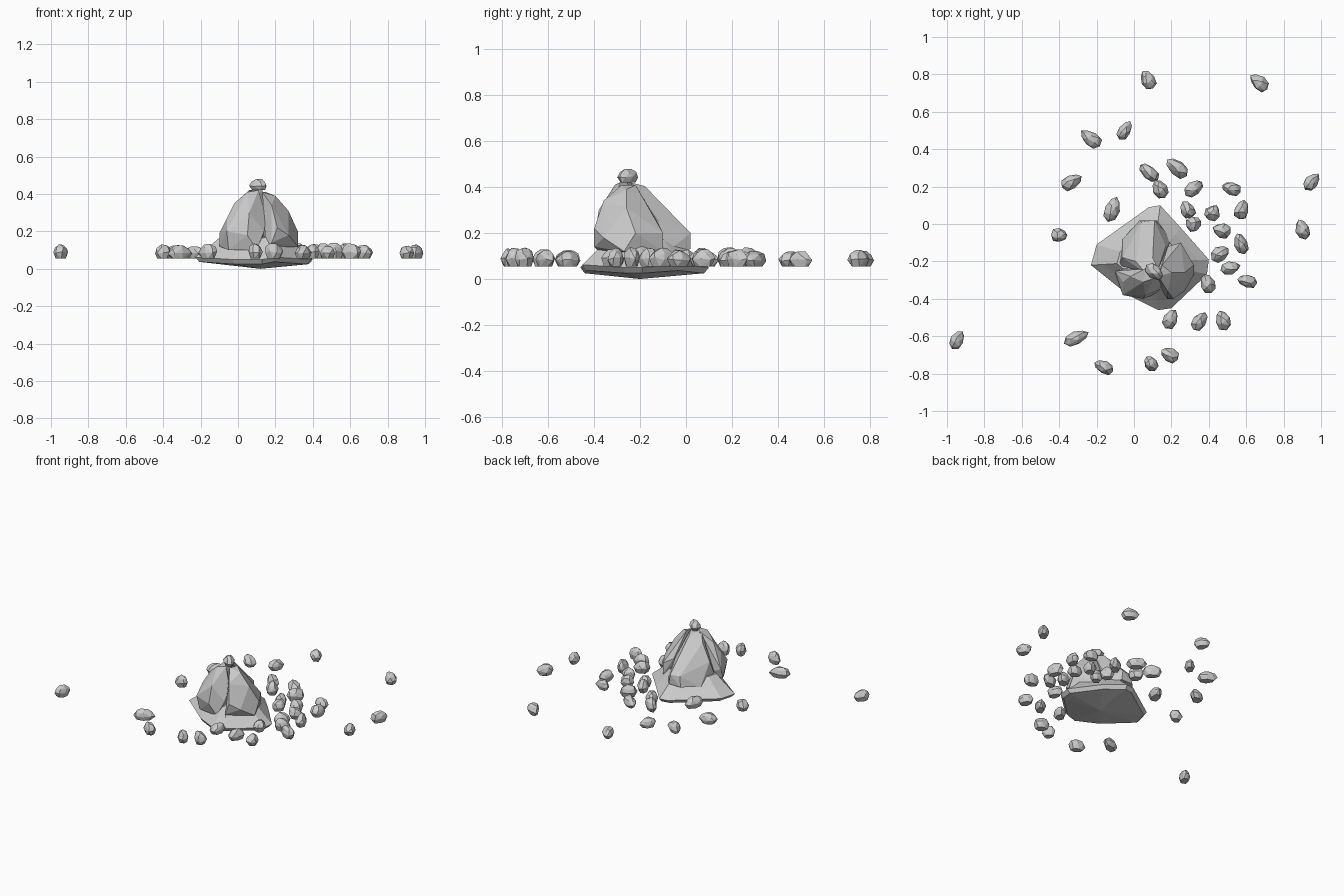
import bpy, bmesh, math, random
from mathutils import Vector, Matrix

if "Cube" in bpy.data.objects:
    bpy.data.objects.remove(bpy.data.objects["Cube"])

random.seed(7)


def finish(bm, name):
    bmesh.ops.recalc_face_normals(bm, faces=bm.faces[:])
    me = bpy.data.meshes.new(name)
    bm.to_mesh(me)
    bm.free()
    ob = bpy.data.objects.new(name, me)
    bpy.context.collection.objects.link(ob)
    return ob


def hull(name, pts):
    """Faceted rock: convex hull of a few corner points."""
    bm = bmesh.new()
    vs = [bm.verts.new(p) for p in pts]
    res = bmesh.ops.convex_hull(bm, input=vs)
    junk = {g for k in ("geom_interior", "geom_unused") for g in res[k]
            if isinstance(g, bmesh.types.BMVert)}
    bmesh.ops.delete(bm, geom=list(junk), context='VERTS')
    bmesh.ops.dissolve_limit(bm, angle_limit=math.radians(6), verts=bm.verts[:], edges=bm.edges[:])
    return finish(bm, name)


def pebble(name, x, y, angle, length, z=0.055, height=None):
    """Small egg-shaped stone with a flat underside, lying along angle."""
    h = height or random.uniform(0.065, 0.085)
    a, b = length / 2, random.uniform(0.034, 0.042)
    turn = Matrix.Rotation(math.radians(angle), 3, 'Z')
    pts = []
    for n, scale, level in ((6, 0.72, 0), (8, 1.0, 0.42), (6, 0.8, 0.75), (3, 0.4, 1)):
        start = random.uniform(0, 1) if n != 8 else 0
        for i in range(n):
            t = start + math.tau * i / n
            r = scale * random.uniform(0.92, 1.06)
            taper = 1 - 0.22 * math.cos(t)
            dz = random.uniform(-0.08, 0.08) * h if level else 0
            p = turn @ Vector((a * r * math.cos(t), b * r * taper * math.sin(t), 0))
            pts.append((x + p.x, y + p.y, z + min(h, level * h + dz)))
    hull(name, pts)


# base slab: lofted rings from underside to the foot of the boulders
outline = [(-.23, -.22), (-.03, -.38), (.13, -.46), (.20, -.45), (.39, -.27),
           (.40, -.19), (.25, -.02), (.14, .10), (.08, .09), (-.20, -.11)]
centre = Vector((.10, -.20))
bm = bmesh.new()
rings = []
for scale, z in ((0.93, .025), (1, .05), (0.80, .10), (0.58, .16)):
    ring = []
    for i, c in enumerate(outline):
        p = centre + (Vector(c) - centre) * scale
        ring.append(bm.verts.new((p.x, p.y, z + (.012 if i % 3 == 0 else 0))))
    rings.append(ring)
n = len(outline)
for lo, hi in zip(rings, rings[1:]):
    for i in range(n):
        bm.faces.new((lo[i], lo[(i + 1) % n], hi[(i + 1) % n], hi[i]))
bm.faces.new(rings[-1])
keel = bm.verts.new((.12, -.20, 0))
for i in range(n):
    bm.faces.new((rings[0][(i + 1) % n], rings[0][i], keel))
finish(bm, "base_slab")

# three boulders leaning together
hull("back_boulder", [
    (.06, -.26, .42), (.13, -.24, .42), (.10, -.18, .405), (.03, .02, .13), (.12, .02, .13),
    (.11, .02, .20), (.04, .01, .20), (-.06, -.08, .12), (-.08, -.22, .14), (-.06, -.18, .26),
    (.20, -.08, .12), (.17, -.12, .25), (.01, -.2, .37)])
hull("front_left_boulder", [
    (.05, -.31, .41), (.11, -.29, .42), (.06, -.24, .42), (-.10, -.25, .19), (-.10, -.27, .12),
    (-.02, -.28, .35), (-.06, -.31, .27), (-.06, -.38, .20), (.05, -.40, .18), (.06, -.38, .30),
    (.14, -.35, .20), (.15, -.31, .28), (-.05, -.36, .10), (.10, -.38, .10), (.12, -.20, .10)])
hull("right_boulder", [
    (.13, -.28, .41), (.20, -.26, .39), (.15, -.22, .41), (.27, -.26, .31), (.32, -.22, .20),
    (.32, -.27, .12), (.21, -.40, .22), (.18, -.40, .14), (.27, -.36, .18), (.18, -.36, .34),
    (.25, -.10, .20), (.25, -.10, .12), (.18, -.12, .24), (.15, -.20, .10), (.15, -.36, .10)])

# capping stone
pebble("cap_stone", .11, -.255, -40, .115, .42, .06)

# scattered pebbles: x, y, direction, length
scatter = [
    (.075, .77, 120, .11), (.67, .755, 140, .12), (-.23, .455, 140, .13), (-.05, .50, 60, .11),
    (-.335, .225, 30, .12), (-.115, .08, 70, .14), (-.40, -.06, 0, .09), (.08, .275, 140, .13),
    (.23, .30, 140, .14), (.14, .185, 120, .11), (.32, .19, 40, .12), (.52, .19, 160, .11),
    (.285, .075, 120, .10), (.42, .06, 60, .09), (.575, .075, 75, .11), (.32, 0, 20, .09),
    (.47, -.035, 160, .10), (.57, -.105, 110, .12), (.46, -.16, 35, .11), (.515, -.235, 15, .11),
    (.605, -.305, 170, .11), (.395, -.32, 110, .11), (.195, -.51, 60, .11), (.35, -.52, 55, .12),
    (.475, -.515, 110, .11), (.19, -.70, 150, .11), (.09, -.745, 120, .09), (-.16, -.765, 155, .11),
    (-.31, -.61, 25, .14), (-.945, -.62, 60, .11), (.90, -.03, 110, .11), (.95, .225, 50, .11)]
for i, s in enumerate(scatter, 1):
    pebble(f"pebble_{i:02d}", *s)
